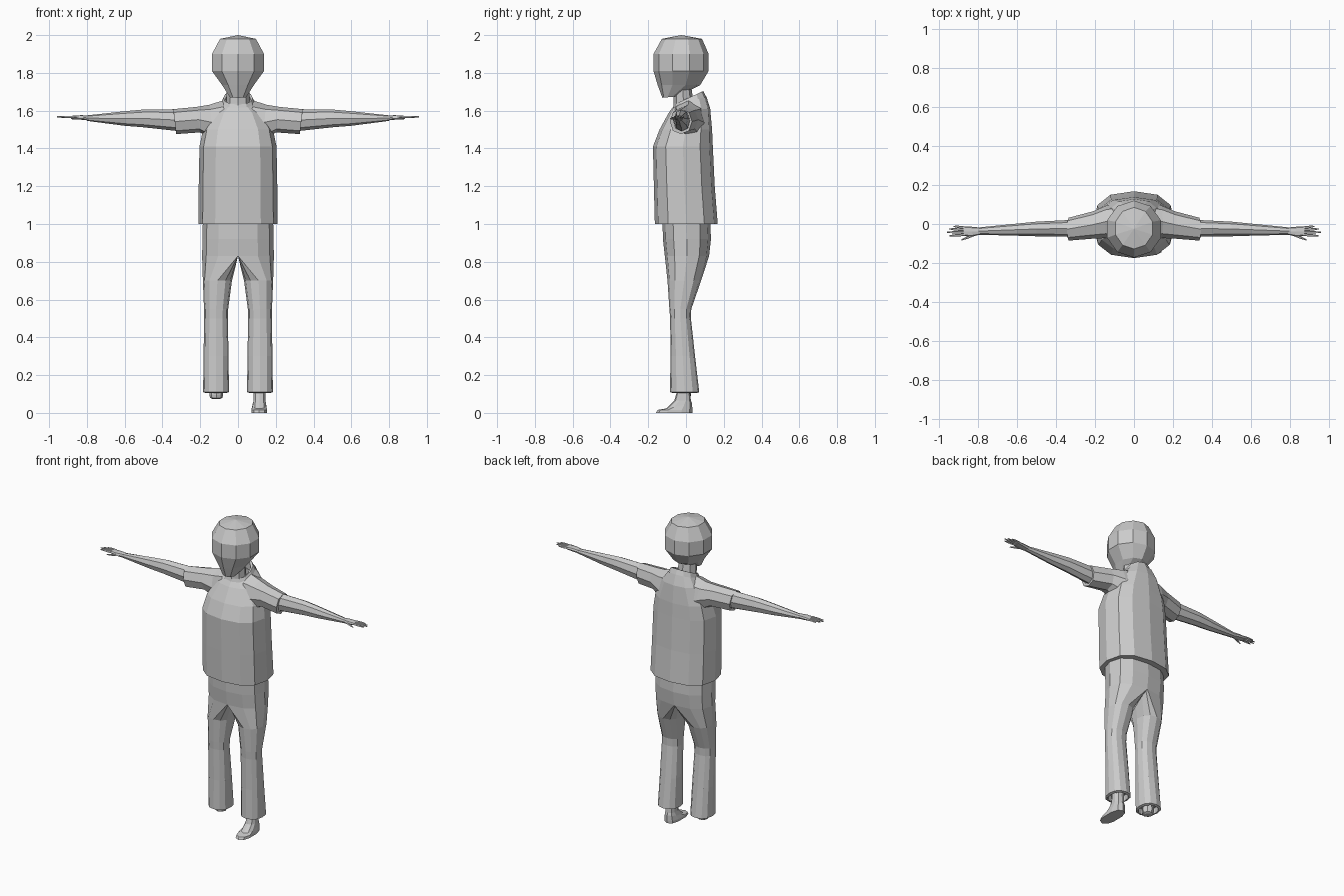
import bpy, bmesh, math
from mathutils import Vector

if "Cube" in bpy.data.objects:
    bpy.data.objects.remove(bpy.data.objects["Cube"])

grey = bpy.data.materials.new("plain grey")
grey.diffuse_color = (0.6, 0.6, 0.6, 1)
grey.use_nodes = True
grey.node_tree.nodes["Principled BSDF"].inputs["Base Color"].default_value = grey.diffuse_color


def ring(axis, pos, a0, a1, b0, b1, n=8, power=1.0, tilt=0.0, min_a=None):
    """Oval between a0..a1 and b0..b1 across an axis; first point at b0."""
    pts = []
    for i in range(n):
        t = 2 * math.pi * i / n
        s, c = math.sin(t), -math.cos(t)
        s = math.copysign(abs(s) ** power, s) if abs(s) > 1e-6 else 0
        c = math.copysign(abs(c) ** power, c) if abs(c) > 1e-6 else 0
        a = (a0 + a1) / 2 + (a1 - a0) / 2 * s
        b = (b0 + b1) / 2 + (b1 - b0) / 2 * c
        if min_a is not None:
            a = max(a, min_a)
        p = pos + tilt * c
        pts.append({'x': (p, a, b), 'y': (a, p, b), 'z': (a, b, p)}[axis])
    return pts


def loft(name, rings, caps=(True, True), mirror=False, open_middle=False):
    bm = bmesh.new()
    vs = [[bm.verts.new(p) for p in r] for r in rings]
    n = len(vs[0])
    for r0, r1 in zip(vs, vs[1:]):
        for i in range(n):
            j = (i + 1) % n
            bm.faces.new((r0[i], r0[j], r1[j], r1[i]))
    for use, r in zip(caps, (vs[0], vs[-1])):
        if use:
            bm.faces.new(r)
    if open_middle:
        inner = [f for f in bm.faces if all(v.co.x < 1e-4 for v in f.verts)]
        bmesh.ops.delete(bm, geom=inner, context='FACES')
    bmesh.ops.remove_doubles(bm, verts=bm.verts, dist=1e-5)
    bmesh.ops.recalc_face_normals(bm, faces=bm.faces)
    me = bpy.data.meshes.new(name)
    bm.to_mesh(me)
    bm.free()
    me.materials.append(grey)
    ob = bpy.data.objects.new(name, me)
    bpy.context.collection.objects.link(ob)
    if mirror:
        ob.modifiers.new("mirror", 'MIRROR')
    return ob


# Head: ten-sided faceted ball narrowing to a chin at the front
head = [(1.672, .045, -.125, -.045, .004), (1.735, .088, -.15, .075, .0),
        (1.81, .145, -.172, .12, 0), (1.90, .145, -.172, .12, 0),
        (1.98, .10, -.128, .085, 0), (2.0, .001, -.026, -.024, 0)]
loft("head", [ring('z', z, -r, r, y0, y1, 10, 1, t) for z, r, y0, y1, t in head])

# Neck
loft("neck", [ring('z', z, -r, r, y0, y1, 8) for z, r, y0, y1 in
              [(1.56, .075, -.07, .07), (1.64, .06, -.065, .04), (1.75, .06, -.065, .025)]])

# Shirt body with hem turned inwards at the bottom
shirt = [(1.0, .185, -.13, .13, 0), (1.0, .21, -.165, .168, 0),
         (1.2, .208, -.17, .152, 0), (1.41, .204, -.175, .142, 0),
         (1.50, .185, -.14, .138, 0), (1.60, .13, -.092, .128, .012),
         (1.645, .088, -.072, .108, .03)]
loft("shirt", [ring('z', z, -r, r, y0, y1, 12, .8, t) for z, r, y0, y1, t in shirt],
     caps=(False, False))

# Collar band, low at the front and high at the back
collar = [(1.625, .098, -.078, .112), (1.668, .078, -.064, .092),
          (1.662, .066, -.054, .078), (1.61, .07, -.06, .08)]
loft("collar", [ring('z', z, -r, r, y0, y1, 12, .9, .036) for z, r, y0, y1 in collar],
     caps=(False, False))

# Short sleeves
sleeve = [(.07, -.08, .11, 1.40, 1.655), (.14, -.072, .095, 1.445, 1.632),
          (.21, -.075, .065, 1.485, 1.62), (.335, -.085, .032, 1.476, 1.608),
          (.335, -.066, .02, 1.492, 1.602)]
loft("sleeves", [ring('x', x, y0, y1, z0, z1, 8, .9, .008) for x, y0, y1, z0, z1 in sleeve],
     caps=(False, False), mirror=True)

# Arms tapering to the wrist, then the palm
arm = [(.30, -.066, .022, 1.49, 1.608), (.50, -.063, .012, 1.512, 1.606),
       (.60, -.06, .002, 1.52, 1.597), (.80, -.055, -.018, 1.546, 1.575)]
loft("arms", [ring('x', x, y0, y1, z0, z1, 8) for x, y0, y1, z0, z1 in arm], mirror=True)
palm = [(.79, -.055, -.018, 1.548, 1.575), (.83, -.064, -.014, 1.552, 1.576),
        (.875, -.062, -.012, 1.558, 1.574)]
loft("palms", [ring('x', x, y0, y1, z0, z1, 8, .7) for x, y0, y1, z0, z1 in palm], mirror=True)

# Fingers and thumb: start x, start y, end x, end y
for name, xa, ya, xb, yb, za, zb in [
        ("little_finger", .865, -.019, .925, -.012, 1.567, 1.566),
        ("ring_finger", .865, -.031, .948, -.025, 1.567, 1.567),
        ("middle_finger", .865, -.043, .958, -.042, 1.567, 1.568),
        ("index_finger", .865, -.055, .945, -.06, 1.567, 1.567),
        ("thumb", .815, -.054, .885, -.082, 1.562, 1.558)]:
    rings = []
    for k, r in ((0, .007), (.6, .0065), (1, .003)):
        x, y, z = xa + (xb - xa) * k, ya + (yb - ya) * k, za + (zb - za) * k
        rings.append(ring('x', x, y - r, y + r, z - r, z + r, 5))
    loft(name, rings, mirror=True)

# Trousers: one half from the waist to the cuff, mirrored
pelvis = [(1.03, .186, -.125, .128), (.92, .188, -.122, .132), (.83, .19, -.112, .122)]
legs = [(.70, .032, .186, -.098, .08), (.55, .052, .18, -.088, .028),
        (.50, .054, .18, -.084, .026), (.30, .05, .182, -.082, .048),
        (.11, .048, .185, -.085, .07), (.105, .062, .17, -.07, .055),
        (.14, .066, .166, -.066, .05)]
loft("trousers",
     [ring('z', z, -r, r, y0, y1, 12, .85, 0, 0) for z, r, y0, y1 in pelvis] +
     [ring('z', z, x0, x1, y0, y1, 12, .85) for z, x0, x1, y0, y1 in legs],
     caps=(False, True), mirror=True, open_middle=True)

# Ankles: a short stump on one side, a full foot on the other
loft("ankle_stump", [ring('z', z, -.115 - r, -.115 + r, -.01 - r, -.01 + r, 8) for z, r in
                     [(.2, .034), (.095, .036), (.08, .033), (.074, .02)]])
foot = [(.2, .08, .146, -.045, .025, 0), (.105, .08, .146, -.05, .022, 0),
        (.065, .081, .147, -.062, .026, 0), (.037, .075, .151, -.105, .032, .014),
        (.016, .069, .155, -.15, .034, 0), (.0, .07, .155, -.16, .034, 0)]
loft("foot", [ring('z', z, x0, x1, y0, y1, 10, .8, t) for z, x0, x1, y0, y1, t in foot])
